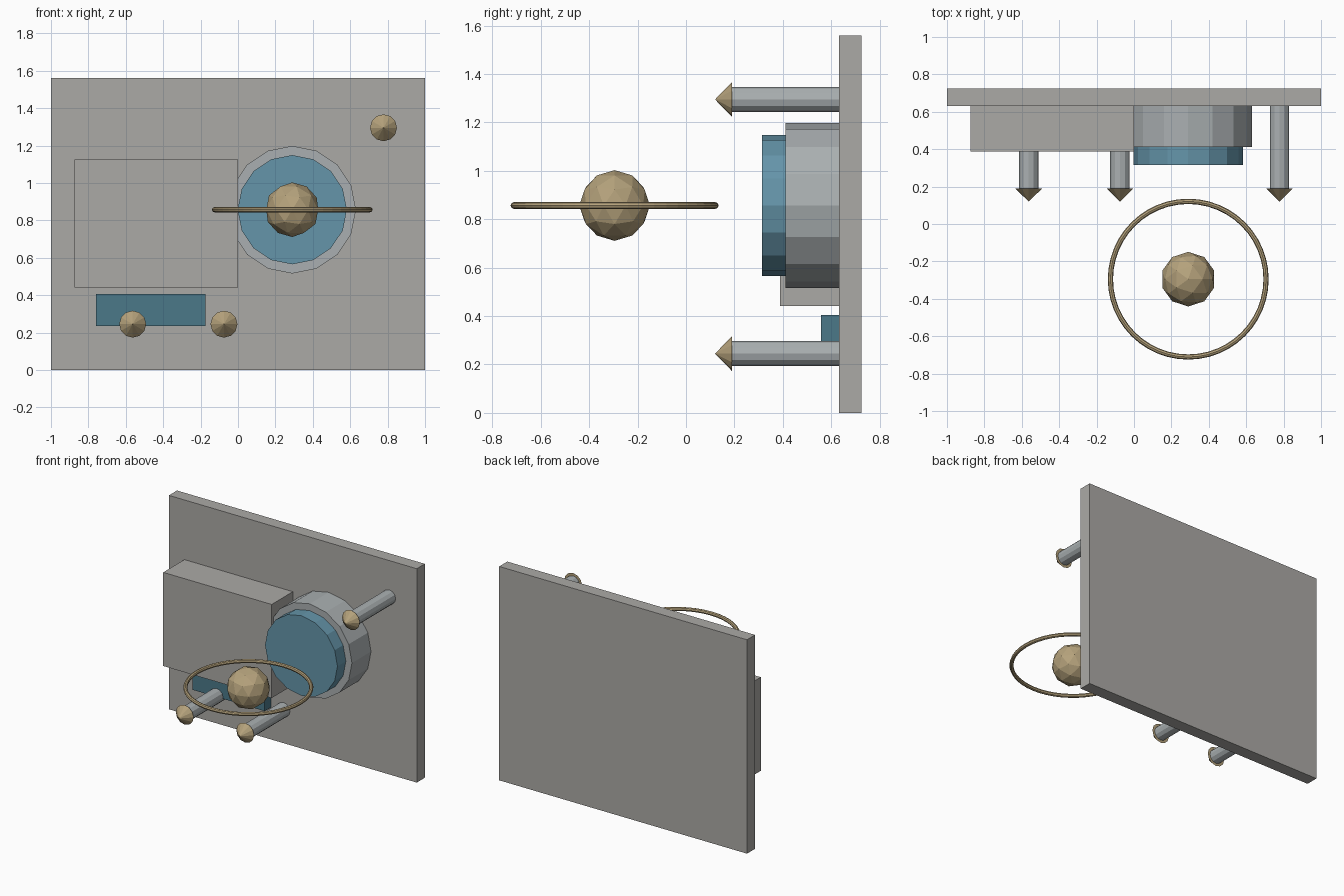
import bpy
from math import pi

if "Cube" in bpy.data.objects:
    bpy.data.objects.remove(bpy.data.objects["Cube"])


def material(name, rgb):
    m = bpy.data.materials.new(name)
    m.diffuse_color = (*rgb, 1)
    m.use_nodes = True
    m.node_tree.nodes["Principled BSDF"].inputs["Base Color"].default_value = m.diffuse_color
    return m


STONE = material("warm_grey", (0.41, 0.40, 0.38))
METAL = material("pale_metal", (0.40, 0.43, 0.44))
BLUE = material("blue", (0.13, 0.30, 0.40))
TEAL = material("teal", (0.07, 0.19, 0.25))
BRASS = material("brass", (0.46, 0.36, 0.20))


def finish(name, mat):
    ob = bpy.context.object
    ob.name = name
    ob.data.materials.append(mat)
    return ob


def box(name, x, y, z, mat):
    # each axis is given as a (low, high) pair
    mid = [(a + b) / 2 for a, b in (x, y, z)]
    bpy.ops.mesh.primitive_cube_add(size=1, location=mid)
    ob = finish(name, mat)
    ob.scale = [b - a for a, b in (x, y, z)]
    bpy.ops.object.transform_apply(location=False, rotation=False, scale=True)


def drum(name, x, z, y_front, y_back, radius, sides, mat, tip=None):
    # cylinder along y, or a cone narrowing to the front when tip is 0
    bpy.ops.mesh.primitive_cone_add(
        vertices=sides, radius1=radius, radius2=radius if tip is None else tip,
        depth=y_back - y_front, location=(x, (y_front + y_back) / 2, z),
        rotation=(pi / 2, 0, 0))
    finish(name, mat)


WALL = 0.632  # front face of the back panel

# Back panel and raised blocks
box("back_panel", (-1, 1), (WALL, 0.725), (0, 1.56), STONE)
box("raised_block", (-0.875, 0), (0.388, WALL), (0.442, 1.125), STONE)
box("small_tray", (-0.758, -0.175), (0.558, WALL), (0.235, 0.405), TEAL)

# Round dial housing and its face
drum("dial_housing", 0.29, 0.857, 0.412, WALL, 0.341, 16, METAL)
drum("dial_face", 0.29, 0.857, 0.315, 0.412, 0.292, 16, BLUE)

# Floating ball and ring
bpy.ops.mesh.primitive_ico_sphere_add(subdivisions=2, radius=0.146,
                                      location=(0.29, -0.295, 0.857))
finish("floating_ball", BRASS)
bpy.ops.mesh.primitive_torus_add(major_radius=0.416, minor_radius=0.014,
                                 major_segments=48, minor_segments=8,
                                 location=(0.29, -0.295, 0.857))
finish("floating_ring", BRASS)

# Pointed pegs
for i, (x, z) in enumerate([(-0.563, 0.245), (-0.075, 0.245), (0.778, 1.295)], 1):
    drum(f"peg_shaft_{i}", x, z, 0.19, WALL, 0.052, 12, METAL)
    drum(f"peg_tip_{i}", x, z, 0.12, 0.19, 0.072, 12, BRASS, tip=0)
